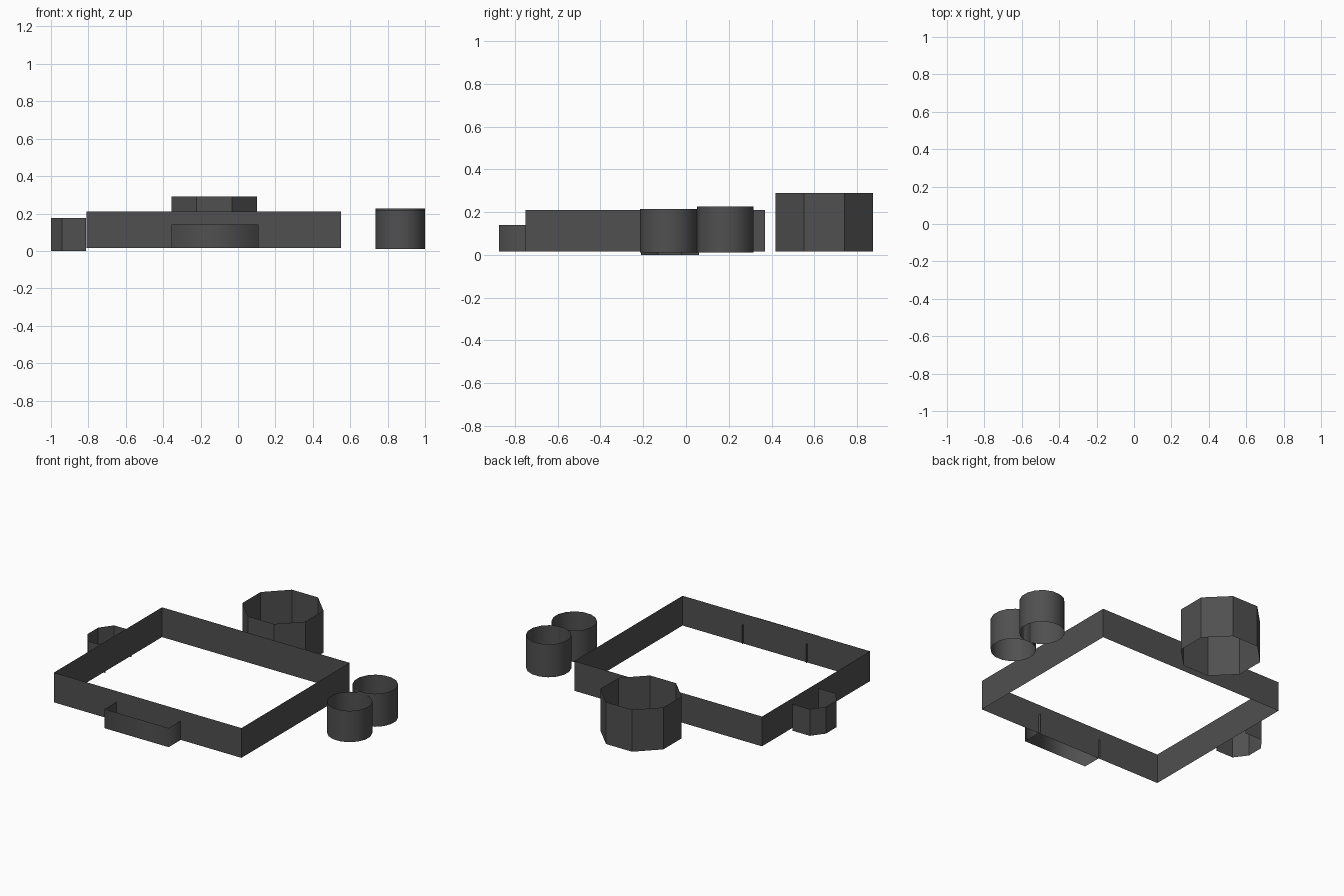
import bpy, math

if "Cube" in bpy.data.objects:
    bpy.data.objects.remove(bpy.data.objects["Cube"])

mat = bpy.data.materials.new("dark grey")
mat.diffuse_color = (0.08, 0.08, 0.08, 1)
mat.use_nodes = True
mat.node_tree.nodes["Principled BSDF"].inputs["Base Color"].default_value = mat.diffuse_color


def wall(name, pts, z0, z1, closed=True, smooth=False):
    """Upright open-topped wall along a counter-clockwise outline."""
    n = len(pts)
    verts = [(x, y, z) for z in (z0, z1) for x, y in pts]
    count = n if closed else n - 1
    faces = [(i, (i + 1) % n, n + (i + 1) % n, n + i) for i in range(count)]
    me = bpy.data.meshes.new(name)
    me.from_pydata(verts, [], faces)
    me.materials.append(mat)
    for p in me.polygons:
        p.use_smooth = smooth
    ob = bpy.data.objects.new(name, me)
    bpy.context.collection.objects.link(ob)
    return ob


def ring(cx, cy, apothem, n):
    """Regular polygon with a flat side facing each axis."""
    r = apothem / math.cos(math.pi / n)
    return [(cx + r * math.cos(2 * math.pi * (i + 0.5) / n),
             cy + r * math.sin(2 * math.pi * (i + 0.5) / n)) for i in range(n)]


# Main rectangular enclosure
wall("main_wall", [(-0.81, -0.75), (0.55, -0.75), (0.55, 0.37), (-0.81, 0.37)], 0.015, 0.21)

# Low front porch, its sides running slightly through the main wall
wall("front_porch", [(-0.355, -0.735), (-0.355, -0.875), (0.11, -0.875), (0.11, -0.735)],
     0.015, 0.14, closed=False, smooth=True)

# Octagonal tower at the back
wall("octagon_tower", ring(-0.127, 0.647, 0.228, 8), 0.015, 0.29)

# Bay on the left side
wall("left_bay", [(-0.814, 0.06), (-0.94, 0.06), (-1.0, -0.02), (-1.0, -0.13),
                  (-0.94, -0.21), (-0.814, -0.21)], 0.0, 0.175, closed=False)

# Two round tanks on the right
for name, y, top in (("front_tank", -0.082, 0.215), ("rear_tank", 0.183, 0.226)):
    wall(name, ring(0.8675, y, 0.1325, 16), 0.01, top, smooth=True)
